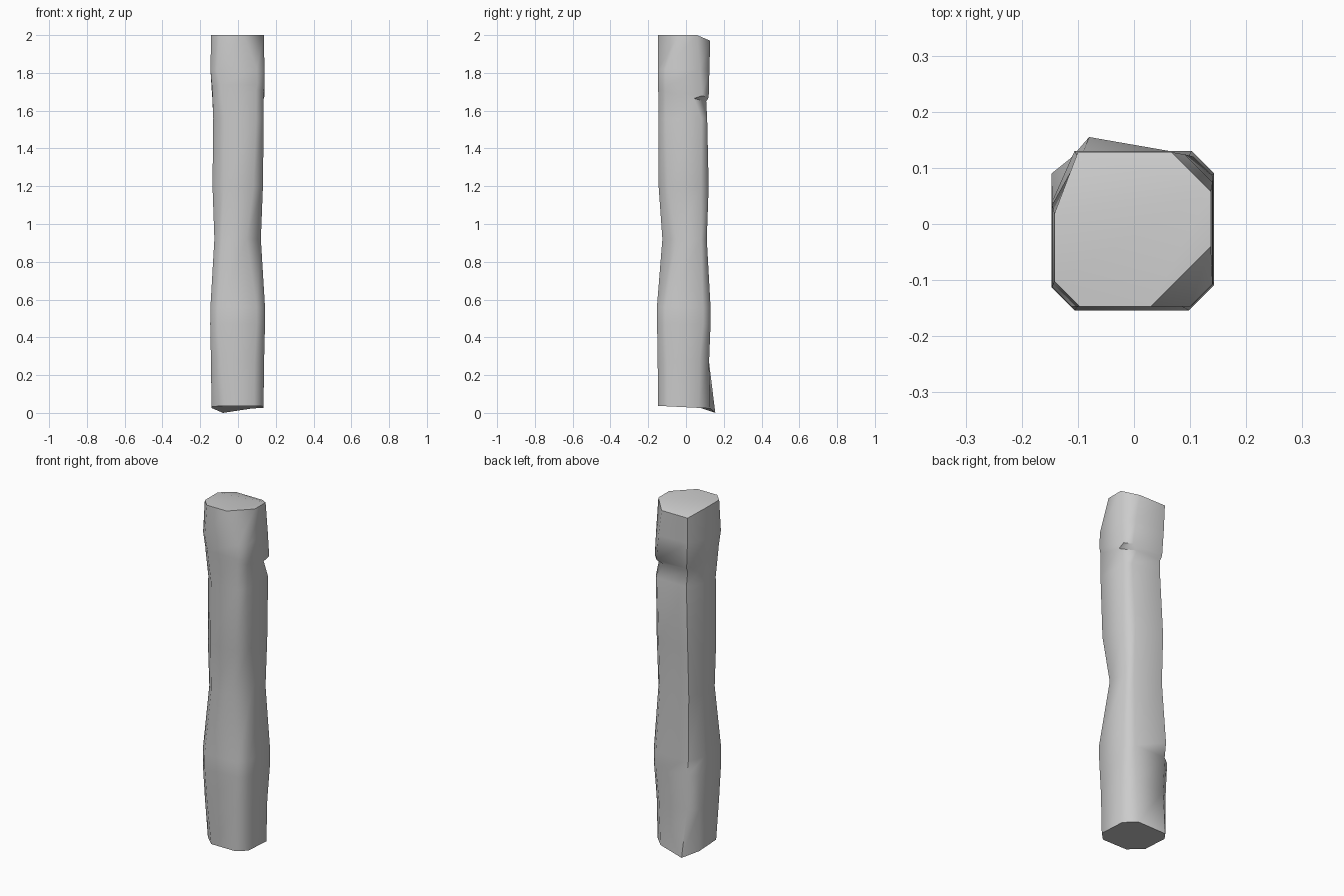
import bpy, bmesh, math

# Rings: z, x_min, x_max, y_min, y_max, corner cuts (front-left, front-right,
# back-right), back-left cut in x and y, slope of z along y
RINGS = [
    (0.03, -0.14, 0.135, -0.147, 0.128, 0.07, 0.05, 0.06, 0.06, 0.05, -0.05),
    (0.27, -0.143, 0.138, -0.150, 0.122, 0.05, 0.05, 0.05, 0.05, 0.04, 0.0),
    (0.47, -0.147, 0.143, -0.153, 0.130, 0.04, 0.045, 0.04, 0.05, 0.04, 0.0),
    (0.56, -0.146, 0.143, -0.154, 0.130, 0.04, 0.045, 0.04, 0.04, 0.09, 0.0),
    (0.92, -0.125, 0.121, -0.125, 0.110, 0.04, 0.075, 0.03, 0.03, 0.09, 0.0),
    (1.20, -0.135, 0.132, -0.145, 0.120, 0.06, 0.05, 0.04, 0.04, 0.09, 0.0),
    (1.56, -0.131, 0.136, -0.146, 0.112, 0.06, 0.04, 0.03, 0.05, 0.08, 0.0),
    (1.675, -0.136, 0.136, -0.147, 0.107, 0.045, 0.04, 0.065, 0.05, 0.08, -0.25),
    (1.70, -0.138, 0.141, -0.147, 0.120, 0.045, 0.04, 0.035, 0.05, 0.08, -0.25),
    (1.82, -0.146, 0.140, -0.147, 0.124, 0.035, 0.04, 0.05, 0.05, 0.09, 0.0),
    (2.00, -0.142, 0.137, -0.147, 0.128, 0.045, 0.107, 0.07, 0.042, 0.11, 0.0),
]


def ring_points(z, x0, x1, y0, y1, fl, fr, br, blx, bly, slope):
    pts = [(x0 + fl, y0), (x1 - fr, y0), (x1, y0 + fr), (x1, y1 - br),
           (x1 - br, y1), (x0 + blx, y1), (x0, y1 - bly), (x0, y0 + fl)]
    return [(x, y, z + slope * y) for x, y in pts]


bm = bmesh.new()
rings = [[bm.verts.new(p) for p in ring_points(*r)] for r in RINGS]

# Splintered lower back corner and chipped top back edge
rings[0][5].co = (-0.08, 0.155, 0.0)
rings[-1][4].co.z = rings[-1][5].co.z = 1.97

# Side faces
for low, high in zip(rings, rings[1:]):
    for i in range(8):
        j = (i + 1) % 8
        bm.faces.new((low[i], low[j], high[j], high[i]))

# End faces, with a shallow slope at the back of the top
bm.faces.new(list(reversed(rings[0])))
top = rings[-1]
bm.faces.new((top[0], top[1], top[2], top[3], top[6], top[7]))
bm.faces.new((top[3], top[4], top[5], top[6]))
bmesh.ops.recalc_face_normals(bm, faces=bm.faces)

mesh = bpy.data.meshes.new("post")
bm.to_mesh(mesh)
bm.free()
post = bpy.data.objects.new("post", mesh)
bpy.context.collection.objects.link(post)

grey = bpy.data.materials.new("light grey")
grey.diffuse_color = (0.6, 0.6, 0.6, 1)
mesh.materials.append(grey)

# Soft rounded sides, crisp ends and back-left edge
bpy.context.view_layer.objects.active = post
post.select_set(True)
bpy.ops.object.shade_smooth_by_angle(angle=math.radians(50))
